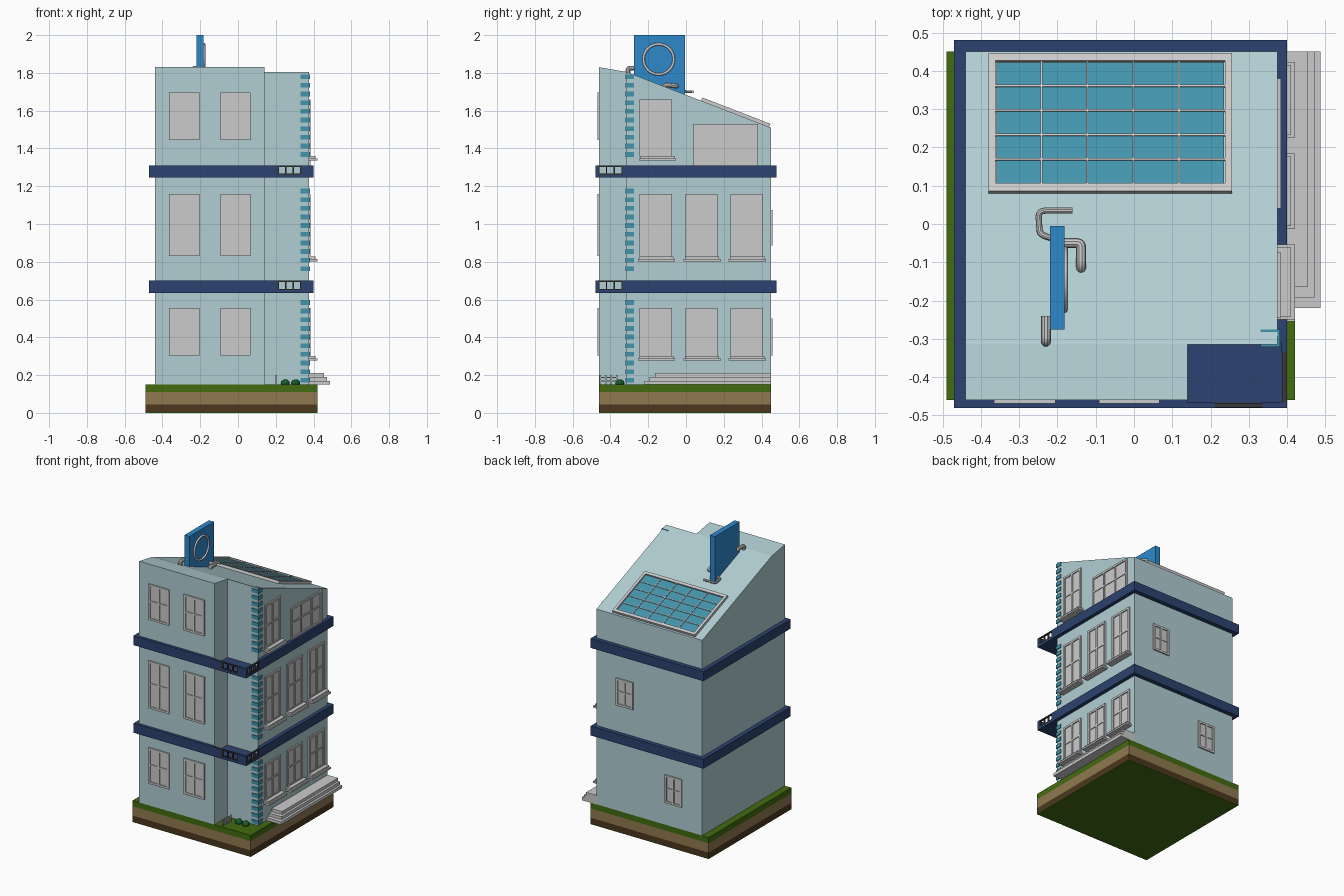
import bpy, bmesh, math
from mathutils import Matrix, Vector

if "Cube" in bpy.data.objects:
    bpy.data.objects.remove(bpy.data.objects["Cube"])


def material(name, rgb):
    m = bpy.data.materials.new(name)
    m.diffuse_color = (*rgb, 1)
    m.use_nodes = True
    m.node_tree.nodes["Principled BSDF"].inputs["Base Color"].default_value = m.diffuse_color
    return m


WALL = material("pale_teal", (0.44, 0.62, 0.65))
NAVY = material("navy", (0.025, 0.055, 0.16))
BLUE = material("sign_blue", (0.026, 0.25, 0.6))
TEAL = material("teal", (0.055, 0.3, 0.42))
GRASS = material("grass", (0.055, 0.15, 0.005))
SOIL = material("soil", (0.28, 0.19, 0.08))
EARTH = material("dark_earth", (0.07, 0.038, 0.013))
DARK = material("dark_metal", (0.04, 0.04, 0.045))
LEAF = material("leaf", (0.01, 0.12, 0.025))


def finish(name, bm, mat=None):
    me = bpy.data.meshes.new(name)
    bmesh.ops.recalc_face_normals(bm, faces=bm.faces)
    bm.to_mesh(me)
    bm.free()
    ob = bpy.data.objects.new(name, me)
    bpy.context.collection.objects.link(ob)
    if mat:
        me.materials.append(mat)
    return ob


def boxes(name, items, mat=None):
    """One object made of boxes given as x0, x1, y0, y1, z0, z1."""
    bm = bmesh.new()
    for x0, x1, y0, y1, z0, z1 in items:
        c = Vector(((x0 + x1) / 2, (y0 + y1) / 2, (z0 + z1) / 2))
        s = (abs(x1 - x0), abs(y1 - y0), z1 - z0, 1)
        bmesh.ops.create_cube(bm, size=1, matrix=Matrix.Translation(c) @ Matrix.Diagonal(s))
    return finish(name, bm, mat)


# Ground block in layers
X0, X1, Y0, Y1 = -0.49, 0.42, -0.46, 0.45
for nm, a, b, m in (("ground_underside", 0, 0.004, GRASS), ("ground_earth", 0.004, 0.045, EARTH),
                    ("ground_soil", 0.045, 0.11, SOIL), ("ground_grass", 0.11, 0.15, GRASS)):
    boxes(nm, [(X0, X1, Y0, Y1, a, b)], m)

# Building body: L-shaped plan with a sloping roof
L, R, NX, NY = -0.44, 0.375, 0.14, -0.315
SLOPE = (1.805 - 1.51) / (Y1 - NY)


def roof_z(y):
    return 1.83 + (Y0 - y) * 0.025 / (NY - Y0) if y < NY else 1.805 - (y - NY) * SLOPE


bm = bmesh.new()
plan = [(L, Y0), (NX, Y0), (NX, NY), (R, NY), (R, Y1), (L, Y1), (L, NY)]
low = [bm.verts.new((x, y, 0.149)) for x, y in plan]
top = [bm.verts.new((x, y, roof_z(y))) for x, y in plan]
for i in range(7):
    j = (i + 1) % 7
    bm.faces.new((low[i], low[j], top[j], top[i]))
for ring in (low, top):
    bm.faces.new([ring[i] for i in (0, 1, 2, 6)])
    bm.faces.new([ring[i] for i in (2, 3, 4, 5, 6)])
finish("building_body", bm, WALL)

# Floor bands with corner balconies and their railings
for n, z0 in (("lower", 0.635), ("upper", 1.245)):
    z1 = z0 + 0.065
    boxes(n + "_floor_band", [(-0.47, 0.40, -0.31, 0.48, z0, z1),
                              (-0.47, 0.138, -0.48, -0.31, z0, z1)], NAVY)
    boxes(n + "_balcony", [(0.138, 0.40, -0.48, -0.31, z0, z0 + 0.015),
                           (0.138, 0.21, -0.48, -0.465, z0 + 0.015, z1),
                           (0.335, 0.40, -0.48, -0.465, z0 + 0.015, z1),
                           (0.385, 0.40, -0.335, -0.31, z0 + 0.015, z1)], NAVY)
    bars = []
    for z in (z0 + 0.015, z1 - 0.007):
        bars += [(0.21, 0.335, -0.479, -0.467, z, z + 0.007),
                 (0.387, 0.399, -0.465, -0.335, z, z + 0.007)]
    for i in range(4):
        x, y = 0.21 + i * 0.0393, -0.465 + i * 0.041
        bars += [(x, x + 0.007, -0.479, -0.467, z0 + 0.015, z1),
                 (0.387, 0.399, y, y + 0.007, z0 + 0.015, z1)]
    boxes(n + "_balcony_railing", bars, DARK)

# Corner blocks
for n, z0, count in (("ground", 0.16, 10), ("middle", 0.75, 10), ("top", 1.355, 10)):
    boxes(n + "_corner_blocks", [(0.33, 0.381, -0.321, -0.275, z0 + i * 0.0458, z0 + i * 0.0458 + 0.025)
                                 for i in range(count)], TEAL)


# Windows: thin pane, raised frame and glazing bars
def window(name, side, a0, a1, z0, z1, cols=2):
    def place(u0, u1, d, w0, w1):
        if side == "front":
            return (u0, u1, Y0 - d, Y0 + 0.005, w0, w1)
        if side == "back":
            return (u0, u1, Y1 - 0.005, Y1 + d, w0, w1)
        return (R - 0.005, R + d, u0, u1, w0, w1)
    f, d = 0.014, 0.009
    parts = [place(a0 + f, a1 - f, 0.002, z0 + f, z1 - f),
             place(a0, a0 + f, d, z0, z1), place(a1 - f, a1, d, z0, z1),
             place(a0 + f, a1 - f, d, z0, z0 + f), place(a0 + f, a1 - f, d, z1 - f, z1)]
    for i in range(1, cols):
        u = a0 + (a1 - a0) * i / cols
        parts.append(place(u - 0.006, u + 0.006, 0.008, z0 + f, z1 - f))
    m = z0 + (z1 - z0) * 0.52
    parts.append(place(a0 + f, a1 - f, 0.007, m - 0.005, m + 0.005))
    boxes(name, parts)


def sill(name, y0, z0):
    boxes(name, [(R - 0.005, 0.42, y0, y0 + 0.197, z0, z0 + 0.012),
                 (R - 0.005, 0.41, y0 + 0.008, y0 + 0.189, z0 + 0.012, z0 + 0.025)])


for n, z0, z1 in (("ground", 0.305, 0.555), ("middle", 0.83, 1.16), ("top", 1.445, 1.695)):
    window(n + "_front_window_left", "front", -0.365, -0.205, z0, z1)
    window(n + "_front_window_right", "front", -0.092, 0.066, z0, z1)
for n, z0, z1 in (("ground", 0.295, 0.555), ("middle", 0.82, 1.16)):
    for i, y in enumerate((-0.245, -0.003, 0.236)):
        window(f"{n}_side_window_{i + 1}", "right", y, y + 0.17, z0, z1)
        sill(f"{n}_side_sill_{i + 1}", y - 0.01, z0 - 0.018)
window("top_side_window_narrow", "right", -0.245, -0.075, 1.355, 1.66)
sill("top_side_sill", -0.25, 1.335)
window("top_side_window_wide", "right", 0.04, 0.38, 1.31, 1.53, 3)
window("ground_back_window", "back", -0.285, -0.155, 0.305, 0.50)
window("middle_back_window", "back", 0.09, 0.22, 0.885, 1.075)

# Steps along the right side
boxes("side_steps", [(R - 0.005, 0.487 - i * 0.016, -0.22 + i * 0.028, Y1, 0.149 + i * 0.021, 0.17 + i * 0.021)
                     for i in range(3)])

# Solar panel lying on the roof
panel = Matrix.Translation((-0.062, 0.26, roof_z(0.26))) @ Matrix.Rotation(-math.atan(SLOPE), 4, "X")
k = math.sqrt(1 + SLOPE ** 2)
hw, hl, cw, cl = 0.318, 0.18 * k, 0.12, 0.064 * k
b = 0.0025
frame = [(-hw, hw, -hl, hl, -0.003, 0.007),
         (-hw, -2.5 * cw, -hl, hl, 0.007, 0.018), (2.5 * cw, hw, -hl, hl, 0.007, 0.018),
         (-2.5 * cw, 2.5 * cw, -hl, -2.5 * cl, 0.007, 0.018), (-2.5 * cw, 2.5 * cw, 2.5 * cl, hl, 0.007, 0.018)]
for i in (-1.5, -0.5, 0.5, 1.5):
    frame += [(i * cw - b, i * cw + b, -2.5 * cl, 2.5 * cl, 0.007, 0.016),
              (-2.5 * cw, 2.5 * cw, i * cl - b, i * cl + b, 0.007, 0.015)]
boxes("solar_panel_frame", frame).matrix_world = panel
boxes("solar_cells", [((i - 0.5) * cw + b, (i + 0.5) * cw - b, (j - 0.5) * cl + b, (j + 0.5) * cl - b, 0.006, 0.011)
                      for i in range(-2, 3) for j in range(-2, 3)], TEAL).matrix_world = panel

# Roof sign with a plain ring
boxes("roof_sign", [(-0.22, -0.182, -0.275, -0.005, 1.67, 2.0)], BLUE)
bpy.ops.mesh.primitive_torus_add(major_radius=0.08, minor_radius=0.007, major_segments=40, minor_segments=8,
                                 location=(-0.18, -0.145, 1.872), rotation=(0, math.pi / 2, 0))
bpy.context.object.name = "sign_ring"
bpy.ops.object.shade_smooth()


# Bent pipes around the sign
def pipe(name, pts, r):
    cu = bpy.data.curves.new(name, "CURVE")
    cu.dimensions, cu.bevel_depth, cu.bevel_resolution, cu.use_fill_caps = "3D", r, 3, True
    sp = cu.splines.new("NURBS")
    sp.points.add(len(pts) - 1)
    for p, co in zip(sp.points, pts):
        p.co = (*co, 1)
    sp.use_endpoint_u, sp.order_u, sp.resolution_u = True, 3, 5
    ob = bpy.data.objects.new(name, cu)
    bpy.context.collection.objects.link(ob)
    bpy.ops.object.select_all(action="DESELECT")
    ob.select_set(True)
    bpy.context.view_layer.objects.active = ob
    bpy.ops.object.convert(target="MESH")
    bpy.ops.object.shade_smooth_by_angle()


pipe("thin_pipe", [(-0.16, 0.035, 1.70), (-0.21, 0.035, 1.70), (-0.25, 0.035, 1.70),
                   (-0.248, 0, 1.70), (-0.245, -0.035, 1.705), (-0.19, -0.04, 1.71)], 0.008)
pipe("elbow_pipe", [(-0.19, -0.05, 1.73), (-0.16, -0.05, 1.73), (-0.138, -0.05, 1.73),
                    (-0.138, -0.075, 1.733), (-0.138, -0.115, 1.738), (-0.138, -0.12, 1.715)], 0.013)
pipe("vent_pipe", [(-0.23, -0.307, 1.78), (-0.23, -0.307, 1.80), (-0.23, -0.307, 1.825),
                   (-0.23, -0.285, 1.825), (-0.23, -0.24, 1.825)], 0.013)

# Shrubs and little fence in the corner garden
for i, x in enumerate((0.25, 0.305)):
    bm = bmesh.new()
    bmesh.ops.create_icosphere(bm, subdivisions=2, radius=0.025,
                               matrix=Matrix.Translation((x, -0.35, 0.157)) @ Matrix.Diagonal((1, 1, 0.85, 1)))
    finish(f"shrub_{i + 1}", bm, LEAF)
posts = [(0.196, 0.204, y, y + 0.008, 0.149, 0.2) for y in (-0.457, -0.428, -0.399, -0.37)]
boxes("garden_fence", posts + [(0.198, 0.202, -0.457, -0.362, z, z + 0.007) for z in (0.165, 0.184)])
